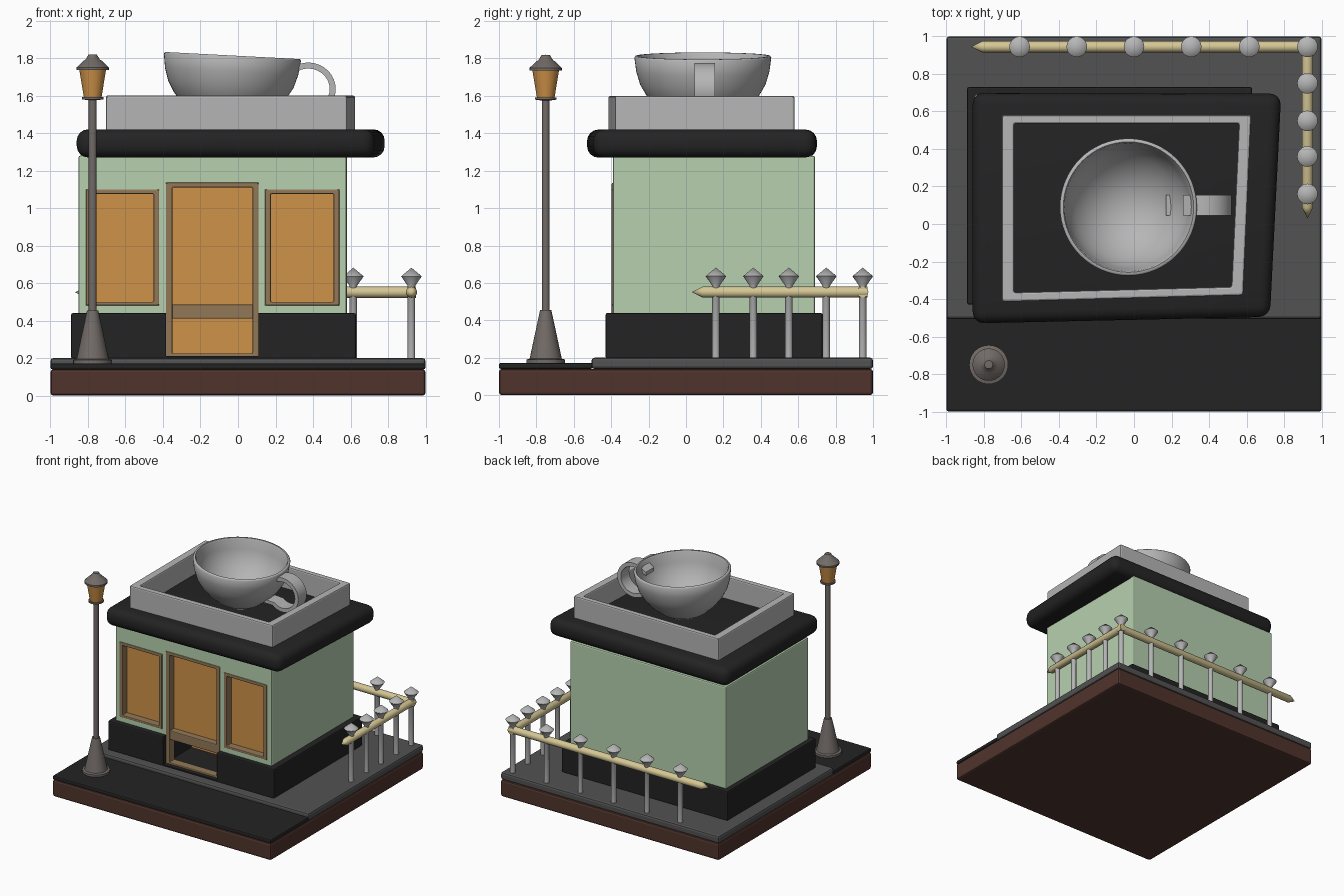
import bpy, bmesh, math
from mathutils import Matrix

if "Cube" in bpy.data.objects:
    bpy.data.objects.remove(bpy.data.objects["Cube"])


def mat(name, r, g, b):
    m = bpy.data.materials.new(name)
    lin = [((c / 255 + 0.055) / 1.055) ** 2.4 for c in (r, g, b)]
    m.diffuse_color = (*lin, 1)
    m.use_nodes = True
    m.node_tree.nodes["Principled BSDF"].inputs["Base Color"].default_value = m.diffuse_color
    return m


BROWN = mat("earth_brown", 80, 52, 44)
BLACK = mat("soft_black", 35, 35, 35)
GREY = mat("paving_grey", 82, 82, 82)
GREEN = mat("pale_green", 182, 208, 175)
ORANGE = mat("warm_amber", 207, 146, 72)
TAN = mat("frame_tan", 146, 121, 88)
LIGHT = mat("light_grey", 182, 182, 182)
METAL = mat("lamp_metal", 114, 107, 103)
WOOD = mat("rail_wood", 212, 198, 148)


def finish(bm, name, m, smooth=None):
    bmesh.ops.recalc_face_normals(bm, faces=bm.faces)
    me = bpy.data.meshes.new(name)
    bm.to_mesh(me)
    bm.free()
    ob = bpy.data.objects.new(name, me)
    bpy.context.collection.objects.link(ob)
    me.materials.append(m)
    if smooth:
        me.shade_smooth()
        me.set_sharp_from_angle(angle=math.radians(smooth))
    return ob


def bevel(bm, width, seg):
    if width:
        bmesh.ops.bevel(bm, geom=bm.edges[:], offset=width, segments=seg,
                        profile=0.5, affect='EDGES', clamp_overlap=True)


def prism(name, corners, z0, z1, m, bev=0.0, seg=2, smooth=None):
    bm = bmesh.new()
    lo = [bm.verts.new((x, y, z0)) for x, y in corners]
    hi = [bm.verts.new((x, y, z1)) for x, y in corners]
    bm.faces.new(lo)
    bm.faces.new(hi)
    for i in range(len(lo)):
        j = (i + 1) % len(lo)
        bm.faces.new((lo[i], lo[j], hi[j], hi[i]))
    bmesh.ops.recalc_face_normals(bm, faces=bm.faces)
    bevel(bm, bev, seg)
    return finish(bm, name, m, smooth)


def rect(a0, a1, b0, b1):
    return [(a0, b0), (a1, b0), (a1, b1), (a0, b1)]


def box(name, x0, x1, y0, y1, z0, z1, m, bev=0.0):
    return prism(name, rect(x0, x1, y0, y1), z0, z1, m, bev)


def ring(name, outer, inner, d0, d1, m, bev, upright=False):
    """Four-sided frame, lying flat or standing in the front wall."""
    bm = bmesh.new()
    put = (lambda p, d: (p[0], d, p[1])) if upright else (lambda p, d: (p[0], p[1], d))
    loops = [[bm.verts.new(put(p, d)) for p in pts]
             for pts, d in ((outer, d0), (outer, d1), (inner, d1), (inner, d0))]
    for k in range(4):
        a, b = loops[k], loops[(k + 1) % 4]
        for i in range(4):
            j = (i + 1) % 4
            bm.faces.new((a[i], a[j], b[j], b[i]))
    bmesh.ops.recalc_face_normals(bm, faces=bm.faces)
    bevel(bm, bev, 2)
    return finish(bm, name, m)


def lathe(name, profile, m, matrix, steps=32, smooth=35):
    bm = bmesh.new()
    vs = [bm.verts.new((r, 0, z)) for r, z in profile]
    es = [bm.edges.new(p) for p in zip(vs, vs[1:])]
    bmesh.ops.spin(bm, geom=vs + es, cent=(0, 0, 0), axis=(0, 0, 1),
                   angle=2 * math.pi, steps=steps)
    bmesh.ops.remove_doubles(bm, verts=bm.verts[:], dist=1e-5)
    bm.transform(matrix)
    return finish(bm, name, m, smooth)


def cut(ob, *bounds):
    c = box("cutter", *bounds, BLACK)
    mod = ob.modifiers.new("cut", 'BOOLEAN')
    mod.operation, mod.solver, mod.object = 'DIFFERENCE', 'EXACT', c
    bpy.context.view_layer.objects.active = ob
    bpy.ops.object.modifier_apply(modifier=mod.name)
    bpy.data.objects.remove(c)


# Ground slabs
box("base_slab", -1, 1, -1, 1, 0, 0.14, BROWN, 0.015)
box("road", -1, 1, -1, -0.5, 0.14, 0.172, BLACK, 0.01)
box("pavement", -1, 1, -0.505, 1, 0.14, 0.2, GREY, 0.015)

# Building body with door and window openings
DOOR = (-0.385, 0.11)
plinth = box("plinth", -0.89, 0.63, -0.43, 0.73, 0.195, 0.44, BLACK, 0.01)
cut(plinth, *DOOR, -0.6, -0.05, 0.212, 0.6)
walls = box("walls", -0.85, 0.58, -0.39, 0.69, 0.42, 1.28, GREEN, 0.01)
cut(walls, *DOOR, -0.6, -0.325, 0.3, 1.135)

# Windows
for side, x0, x1 in (("left", -0.81, -0.42), ("right", 0.145, 0.54)):
    cut(walls, x0, x1, -0.6, -0.325, 0.48, 1.10)
    ring(side + "_window_frame", rect(x0, x1, 0.48, 1.10),
         rect(x0 + 0.03, x1 - 0.03, 0.50, 1.075), -0.397, -0.325, TAN, 0.006, True)
    box(side + "_window_glass", x0 + 0.01, x1 - 0.01, -0.338, -0.33, 0.49, 1.09, ORANGE)

# Door
ring("door_frame", rect(*DOOR, 0.202, 1.135), rect(-0.35, 0.077, 0.225, 1.11),
     -0.397, -0.325, TAN, 0.006, True)
box("door_middle_rail", -0.36, 0.085, -0.39, -0.328, 0.41, 0.485, TAN, 0.006)
box("door_glass", -0.37, 0.095, -0.338, -0.33, 0.45, 1.12, ORANGE)
box("door_lower_panel", -0.383, 0.108, -0.062, -0.054, 0.213, 0.419, ORANGE)

# Slightly crooked roof and parapet
prism("roof", [(-0.86, -0.53), (0.725, -0.495), (0.785, 0.695), (-0.86, 0.70)],
      1.27, 1.42, BLACK, 0.06, 4, 40)
ring("parapet", [(-0.705, -0.415), (0.582, -0.38), (0.625, 0.58), (-0.705, 0.58)],
     [(-0.64, -0.365), (0.52, -0.335), (0.56, 0.535), (-0.64, 0.535)],
     1.41, 1.6, LIGHT, 0.01)

# Tilted cup
CUP = [(0, 0.005), (0.10, 0.015), (0.18, 0.06), (0.25, 0.12), (0.30, 0.18),
       (0.335, 0.24), (0.356, 0.31), (0.366, 0.385), (0.36, 0.394), (0.348, 0.394),
       (0.341, 0.38), (0.33, 0.31), (0.31, 0.25), (0.275, 0.19), (0.22, 0.13),
       (0.15, 0.08), (0.07, 0.05), (0, 0.045)]
lathe("cup", CUP, LIGHT, Matrix.Translation((-0.05, 0.09, 1.42))
      @ Matrix.Rotation(math.radians(3), 4, 'Y'), 64, 60)

# Cup handle: flat band swept round an arc
bm = bmesh.new()
rows = []
for i in range(25):
    a = math.radians(130 - 260 * i / 24)
    pts = [(0.375 + (0.13 + t) * math.cos(a), 1.635 + (0.125 + t) * math.sin(a))
           for t in (-0.016, 0.016)]
    rows.append(pts)
rows.append([(0.17, 1.56), (0.17, 1.528)])
rows.insert(0, [(0.26, 1.70), (0.26, 1.73)])
quads = [[bm.verts.new(v) for v in ((a[0], 0.045, a[1]), (a[0], 0.155, a[1]),
                                    (b[0], 0.155, b[1]), (b[0], 0.045, b[1]))]
         for a, b in rows]
for p, q in zip(quads, quads[1:]):
    for k in range(4):
        bm.faces.new((p[k], p[(k + 1) % 4], q[(k + 1) % 4], q[k]))
bm.faces.new(quads[0])
bm.faces.new(quads[-1])
finish(bm, "cup_handle", LIGHT, 40)

# Fence posts with diamond finials
POST = [(0, 0.19), (0.02, 0.19), (0.02, 0.585), (0.055, 0.636), (0, 0.682)]
spots = [(x, 0.945) for x in (-0.61, -0.305, 0, 0.305, 0.615, 0.925)]
spots += [(0.925, y) for y in (0.75, 0.55, 0.36, 0.16)]
for i, (x, y) in enumerate(spots):
    lathe(f"fence_post_{i + 1}", POST, LIGHT, Matrix.Translation((x, y, 0)), 20)


# Fence rails with pointed free ends
def rail(name, length, matrix):
    lathe(name, [(0, 0), (0.03, 0), (0.03, length - 0.06), (0, length)], WOOD, matrix, 16)


rail("back_rail", 1.82, Matrix.Translation((0.95, 0.945, 0.551))
     @ Matrix.Rotation(math.radians(-90), 4, 'Y'))
rail("side_rail", 0.94, Matrix.Translation((0.925, 0.97, 0.551))
     @ Matrix.Rotation(math.radians(90), 4, 'X'))

# Street lamp
at = Matrix.Translation((-0.775, -0.75, 0))
lathe("lamp_post", [(0, 0.165), (0.104, 0.165), (0.104, 0.19), (0.086, 0.195),
                    (0.03, 0.455), (0.021, 0.455), (0.021, 1.575), (0.058, 1.58),
                    (0.058, 1.592), (0, 1.592)], METAL, at)
lathe("lamp_lantern", [(0, 1.59), (0.047, 1.59), (0.072, 1.742), (0, 1.742)], ORANGE, at)
lathe("lamp_cap", [(0, 1.735), (0.086, 1.735), (0.086, 1.75), (0.05, 1.785),
                   (0.04, 1.79), (0.022, 1.818), (0, 1.82)], METAL, at)
